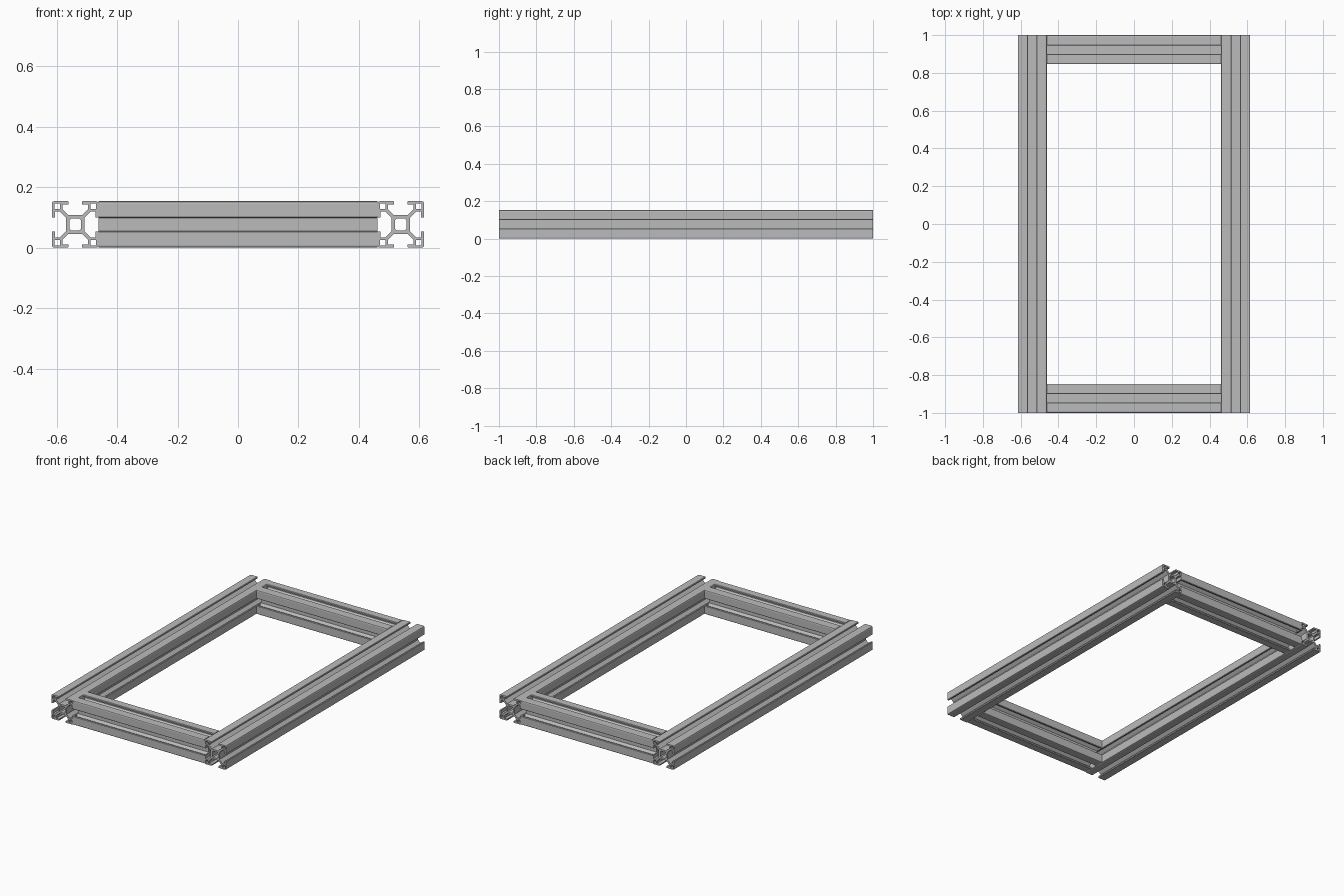
import bpy
from math import pi

cube = bpy.data.objects.get("Cube")
if cube:
    bpy.data.objects.remove(cube, do_unlink=True)

MM = 2 / 390            # one millimetre of the frame in scene units
SIZE = 30 * MM          # outer width of the extrusion

metal = bpy.data.materials.new("grey_aluminium")
metal.use_nodes = True
grey = (0.5, 0.5, 0.5, 1)
metal.diffuse_color = grey
metal.node_tree.nodes["Principled BSDF"].inputs["Base Color"].default_value = grey


def four_way(points):
    """Repeat a quarter outline around the centre."""
    loop = []
    for _ in range(4):
        loop += points
        points = [(-y, x) for x, y in points]
    return loop


def rotations(points):
    """Four separate copies of a loop, a quarter turn apart."""
    loops = []
    for _ in range(4):
        loops.append(points)
        points = [(-y, x) for x, y in points]
    return loops


# T-slot section in millimetres: half a corner, mirrored over its diagonal
half = [(6, 4.3), (9.95, 8.25), (13, 8.25), (13, 4.4), (14.6, 4.4),
        (15, 4.8), (15, 13.6), (14.6, 14.6)]
corner = half + [(y, x) for x, y in reversed(half[:-1])]
outline = four_way(corner)
core_hole = four_way([(3.8, 2.7), (2.7, 3.8)])
corner_hole = [(9.9, 9.9), (13.4, 9.9), (13.4, 13.4), (9.9, 13.4)]
section = [outline, core_hole] + rotations(corner_hole)


def extrusion(name, length, location, rotation):
    curve = bpy.data.curves.new(name, "CURVE")
    curve.dimensions = "2D"
    curve.fill_mode = "BOTH"
    curve.extrude = length / 2
    for loop in section:
        spline = curve.splines.new("POLY")
        spline.points.add(len(loop) - 1)
        for point, (x, y) in zip(spline.points, loop):
            point.co = (x * MM, y * MM, 0, 1)
        spline.use_cyclic_u = True
        spline.use_smooth = False
    curve.materials.append(metal)
    obj = bpy.data.objects.new(name, curve)
    obj.location = location
    obj.rotation_euler = rotation
    bpy.context.collection.objects.link(obj)
    bpy.ops.object.select_all(action="DESELECT")
    obj.select_set(True)
    bpy.context.view_layer.objects.active = obj
    bpy.ops.object.convert(target="MESH")
    bpy.ops.object.shade_flat()


# Long side rails
rail_x = 105 * MM
for name, side in (("left_rail", 1), ("right_rail", -1)):
    extrusion(name, 2, (side * rail_x, 0, SIZE / 2), (pi / 2, 0, 0))

# Short crossbars between the rails
for name, side in (("front_crossbar", -1), ("back_crossbar", 1)):
    extrusion(name, 180 * MM, (0, side * (1 - SIZE / 2), SIZE / 2), (pi / 2, 0, pi / 2))
